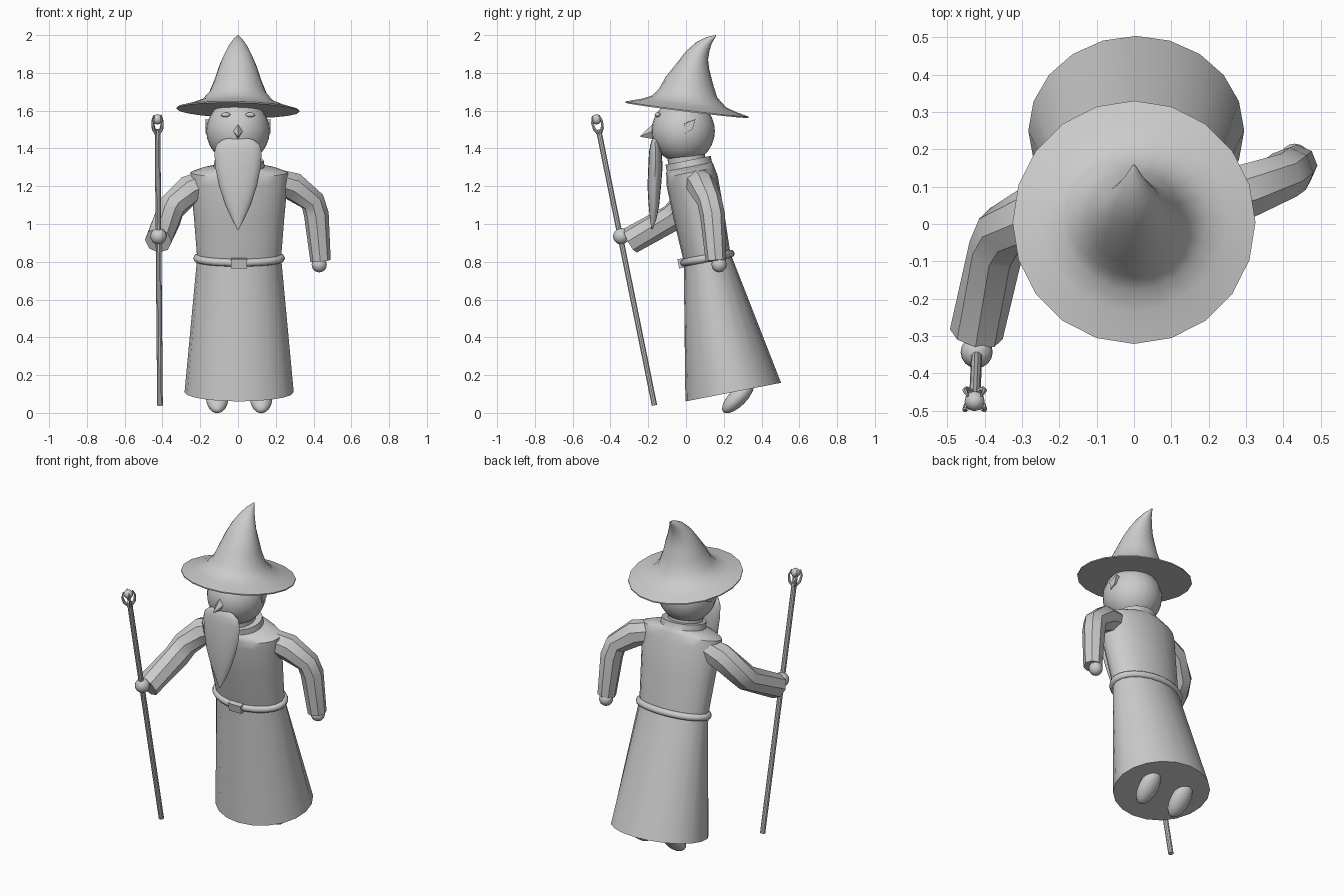
import bpy, math
from mathutils import Vector, Matrix, Euler

if "Cube" in bpy.data.objects:
    bpy.data.objects.remove(bpy.data.objects["Cube"])


def finish(ob, name, angle=35):
    ob.name = name
    bpy.ops.object.select_all(action='DESELECT')
    ob.select_set(True)
    bpy.context.view_layer.objects.active = ob
    if angle:
        bpy.ops.object.shade_smooth_by_angle(angle=math.radians(angle))
    return ob


def loft(name, rings, angle=35):
    """Skin a list of equal-sized point rings and cap both ends."""
    n = len(rings[0])
    verts = [p for r in rings for p in r]
    faces = [[i * n + j, i * n + (j + 1) % n, (i + 1) * n + (j + 1) % n, (i + 1) * n + j]
             for i in range(len(rings) - 1) for j in range(n)]
    faces.append(list(range(n))[::-1])
    faces.append(list(range((len(rings) - 1) * n, len(rings) * n)))
    me = bpy.data.meshes.new(name)
    me.from_pydata(verts, [], faces)
    ob = bpy.data.objects.new(name, me)
    bpy.context.collection.objects.link(ob)
    return finish(ob, name, angle)


def ring(c, u, v, n):
    c, u, v = Vector(c), Vector(u), Vector(v)
    return [c + u * math.cos(a) + v * math.sin(a)
            for a in (2 * math.pi * i / n for i in range(n))]


def tube(name, pts, radii, n=8, angle=35):
    pts = [Vector(p) for p in pts]
    rings = []
    for i, p in enumerate(pts):
        a, b = pts[max(i - 1, 0)], pts[min(i + 1, len(pts) - 1)]
        t = (b - a).normalized()
        if 0 < i < len(pts) - 1:
            t = ((p - a).normalized() + (b - p).normalized()).normalized()
        u = Vector((0, 1, 0.3)).cross(t).normalized()
        rings.append(ring(p, u * radii[i], t.cross(u) * radii[i], n))
    return loft(name, rings, angle)


def ball(name, loc, scale, rot=(0, 0, 0), seg=20):
    bpy.ops.mesh.primitive_uv_sphere_add(segments=seg, ring_count=seg // 2 + 2,
                                         radius=1, location=loc, rotation=rot)
    bpy.context.object.scale = scale
    return finish(bpy.context.object, name, 60)


# Leaning frame shared by robe, belt and buckle
LEAN = math.radians(11)
body = Matrix.Translation((0.006, 0.25, 0.11)) @ Matrix.Rotation(LEAN, 4, 'X')


def body_rings(profile, n=20):
    return [[body @ p for p in ring((0, 0, h), (rx, 0, 0), (0, ry, 0), n)]
            for h, rx, ry in profile]


# Robe: flared skirt, then torso with shoulders and collar
loft("robe_skirt", body_rings([(0, .289, .258), (.73, .222, .125)]))
loft("robe_torso", body_rings([(.72, .222, .125), (.95, .24, .135), (1.14, .258, .138),
                               (1.185, .258, .13), (1.205, .2, .128), (1.215, .135, .122),
                               (1.25, .13, .122)]))

# Belt and buckle
bpy.ops.mesh.primitive_torus_add(major_segments=24, minor_segments=8,
                                 major_radius=1, minor_radius=.09)
belt = bpy.context.object
for v in belt.data.vertices:
    d = Vector((v.co.x, v.co.y)).normalized()
    off = (Vector((v.co.x, v.co.y)).length - 1) / .09 * .021
    v.co = body @ Vector((d.x * (.222 + off), d.y * (.127 + off), .722 + v.co.z / .09 * .021))
finish(belt, "belt", 60)
bpy.ops.mesh.primitive_cube_add(size=1)
buckle = bpy.context.object
buckle.data.transform(body @ Matrix.Translation((0, -.14, .722))
                      @ Matrix.Diagonal((.085, .032, .05, 1)))
finish(buckle, "belt_buckle", 0)

# Shoes poking out below the hem
for side, x in (("right", -.11), ("left", .123)):
    ball(side + "_shoe", (x, .275, .082), (.06, .11, .046), (math.radians(45), 0, 0), 16)

# Sleeves and hands
tube("left_sleeve", [(.2, .06, 1.225), (.29, .085, 1.2), (.395, .125, 1.12), (.415, .14, 1.05),
                     (.437, .158, .805)], [.07, .078, .066, .066, .054])
ball("left_hand", (.43, .175, .785), (.04, .04, .041), seg=16)
tube("right_sleeve", [(-.18, .05, 1.215), (-.26, .03, 1.18), (-.35, -.02, 1.09),
                      (-.37, -.07, 1.035), (-.422, -.295, .912)],
     [.07, .08, .075, .074, .072])
ball("right_hand", (-.421, -.343, .935), (.043, .043, .043), seg=16)

# Staff with a clawed orb
foot, top = Vector((-.413, -.167, .04)), Vector((-.426, -.463, 1.5))
tube("staff", [foot, top], [.015, .015], 10)
axis = (top - foot).normalized()
ball("staff_orb", top + axis * .055, (.027,) * 3, seg=12)
side_u = axis.cross(Vector((0, 1, 0))).normalized()
side_v = axis.cross(side_u)
for i in range(4):
    a = math.pi / 4 + i * math.pi / 2
    out = side_u * math.cos(a) + side_v * math.sin(a)
    tube("staff_claw_%d" % (i + 1),
         [top + axis * h + out * r for h, r in ((-.02, .01), (.005, .03), (.04, .037), (.075, .026))],
         [.008, .009, .007, .003], 6)

# Head and neck
ball("head", (0, -.015, 1.492), (.168, .168, .17), seg=24)
tube("neck", [(0, .01, 1.29), (0, -.002, 1.38)], [.1, .1], 20)

# Nose: pointed pyramid
loft("nose", [ring((0, -.17, 1.495), (.028, 0, 0), (0, .005, .045), 4),
              ring((0, -.242, 1.464), (.003, 0, 0), (0, 0, .003), 4)], 0)

# Ears and eyes, mirrored
for side, s in (("right", -1), ("left", 1)):
    loft(side + "_ear", [
        [Vector((s * x, y, z)) for y, z in outline][::s]
        for x, outline in ((.145, ((-.015, 1.53), (.045, 1.55), (.03, 1.5), (-.005, 1.475))),
                           (.172, ((-.01, 1.53), (.05, 1.555), (.035, 1.5), (-.005, 1.48))))], 0)
    ball(side + "_eye", (s * .065, -.15, 1.578), (.026, .016, .013), seg=12)

# Beard: flat teardrop
loft("beard", [ring((0, y, z), (rx, 0, 0), (0, ry, 0), 16) for z, y, rx, ry in (
    (.97, -.18, .003, .003), (1.03, -.173, .035, .018), (1.1, -.17, .067, .028),
    (1.2, -.168, .1, .036), (1.3, -.162, .12, .038), (1.38, -.162, .125, .034),
    (1.42, -.163, .115, .026), (1.445, -.165, .085, .016), (1.455, -.166, .05, .006))], 60)

# Hat: rings given by their front and back points (y, z) and half width
hat = [(-.321, 1.642, .33, 1.562, .325), (-.321, 1.649, .33, 1.569, .325),
       (-.235, 1.663, .262, 1.594, .25), (-.178, 1.68, .212, 1.618, .195),
       (-.14, 1.72, .165, 1.67, .152), (-.107, 1.78, .142, 1.745, .124),
       (-.05, 1.85, .123, 1.82, .1), (0, 1.915, .117, 1.87, .075),
       (.055, 1.963, .124, 1.915, .05), (.11, 1.99, .135, 1.953, .026),
       (.157, 2.0, .16, 1.997, .003)]
rings = []
for fy, fz, by, bz, rx in hat:
    c = Vector((0, (fy + by) / 2, (fz + bz) / 2))
    rings.append(ring(c, (rx, 0, -.008 * rx / .325), Vector((0, by, bz)) - c, 20))
loft("hat", rings, 50)
